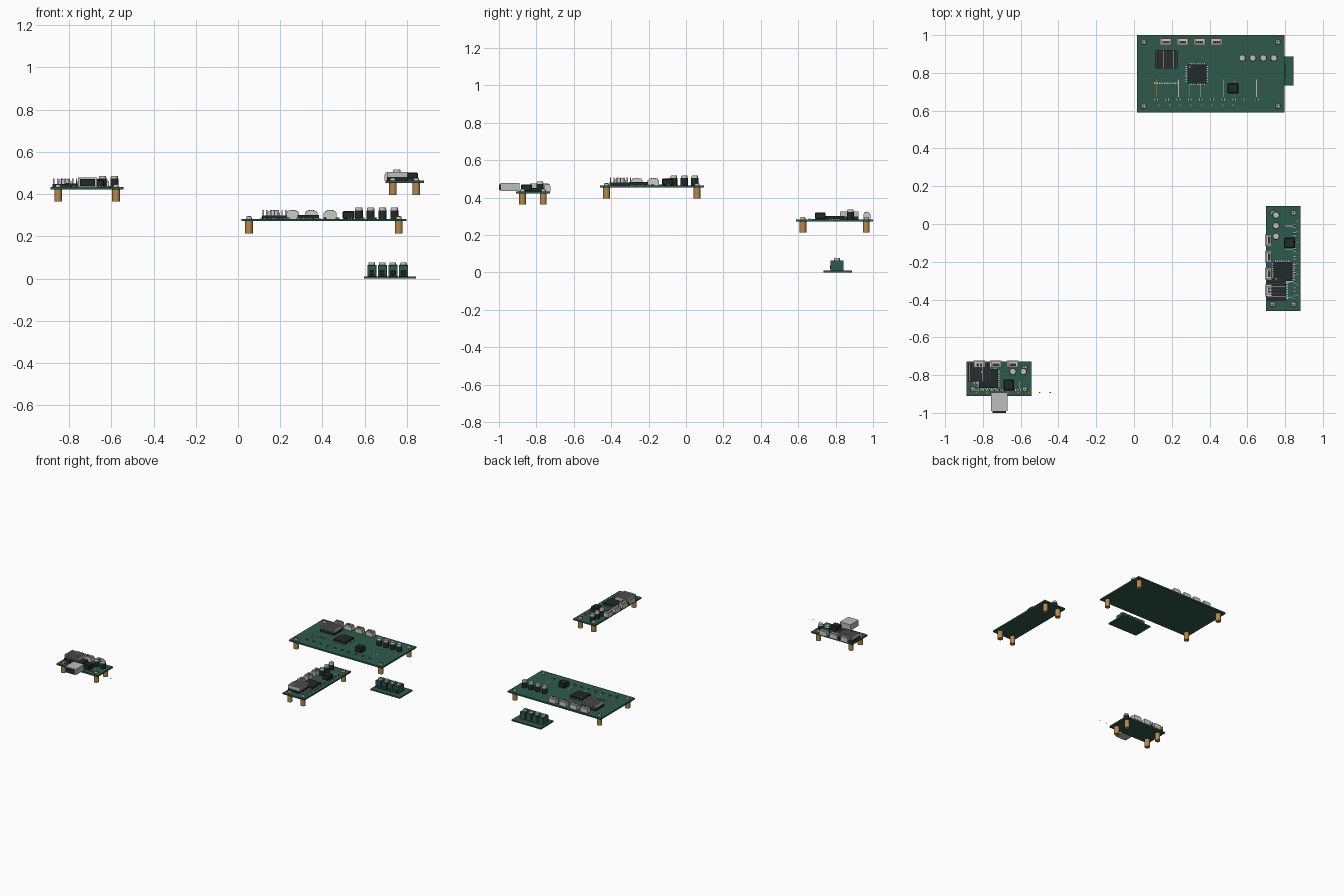
import bpy, bmesh
from math import radians
from mathutils import Matrix, Vector

old = bpy.data.objects.get("Cube")
if old:
    bpy.data.objects.remove(old, do_unlink=True)


def make_mat(name, rgb):
    m = bpy.data.materials.new(name)
    m.use_nodes = True
    m.diffuse_color = (*rgb, 1)
    m.node_tree.nodes["Principled BSDF"].inputs["Base Color"].default_value = (*rgb, 1)
    return m


GREEN = make_mat("board green", (0.026, 0.105, 0.07))
BLACK = make_mat("black plastic", (0.016, 0.021, 0.022))
SILVER = make_mat("silver metal", (0.5, 0.52, 0.5))
WHITE = make_mat("pale connector", (0.6, 0.6, 0.57))
BRASS = make_mat("brass", (0.5, 0.24, 0.06))
COPPER = make_mat("copper", (0.55, 0.22, 0.04))


class Part:
    """Collects primitives into one named mesh object."""

    def __init__(self, name, matrix=Matrix()):
        self.name, self.matrix = name, matrix
        self.bm, self.mats = bmesh.new(), []

    def paint(self, verts, mat):
        if mat not in self.mats:
            self.mats.append(mat)
        for f in {f for v in verts for f in v.link_faces}:
            f.material_index = self.mats.index(mat)

    def box(self, x, y, z, sx, sy, sz, mat):
        """Box centred on x, y and resting on z."""
        m = Matrix.LocRotScale(Vector((x, y, z + sz / 2)), None, Vector((sx, sy, sz)))
        self.paint(bmesh.ops.create_cube(self.bm, size=1, matrix=m)["verts"], mat)

    def cyl(self, x, y, z, r, h, mat, top=None, sides=20):
        m = Matrix.Translation((x, y, z + h / 2))
        self.paint(bmesh.ops.create_cone(
            self.bm, cap_ends=True, segments=sides, radius1=r,
            radius2=r if top is None else top, depth=h, matrix=m)["verts"], mat)

    def finish(self, smooth=False, bevel=0):
        me = bpy.data.meshes.new(self.name)
        self.bm.to_mesh(me)
        self.bm.free()
        for m in self.mats:
            me.materials.append(m)
        ob = bpy.data.objects.new(self.name, me)
        bpy.context.collection.objects.link(ob)
        ob.matrix_world = self.matrix
        if bevel:
            b = ob.modifiers.new("bevel", "BEVEL")
            b.width, b.segments = bevel, 1
        if smooth:
            bpy.ops.object.select_all(action="DESELECT")
            ob.select_set(True)
            bpy.context.view_layer.objects.active = ob
            bpy.ops.object.shade_smooth_by_angle(angle=radians(35))
        return ob


T = 0.011  # board thickness


def circuit_board(tag, origin, turn, w, h, ic_at, caps, plugs, mount):
    """A populated board whose lower left corner sits on origin."""
    mtx = Matrix.Translation(origin) @ Matrix.Rotation(radians(turn), 4, "Z")

    def part(name):
        return Part(tag + "_" + name, mtx)

    p = part("board")
    p.box(w / 2, h / 2, 0, w, h, T, GREEN)
    p.finish()

    # standoffs with cross-head screws in the corners
    legs, screws = part("standoffs"), part("screws")
    for x in (mount, w - mount):
        for y in (mount, h - mount):
            legs.cyl(x, y, -0.058, 0.018, 0.058, BRASS, sides=16)
            screws.cyl(x, y, T, 0.014, 0.012, SILVER, top=0.012)
            screws.box(x, y, T + 0.0115, 0.016, 0.003, 0.001, BLACK)
            screws.box(x, y, T + 0.0115, 0.003, 0.016, 0.001, BLACK)
    legs.finish(smooth=True)
    screws.finish(smooth=True)

    # heat sink
    p = part("heat_sink")
    hx, hy = 0.2 * w, 0.69 * h
    p.box(hx, hy, T, 0.118, 0.098, 0.016, BLACK)
    for i in range(7):
        p.box(hx + (i - 3) * 0.0178, hy, T + 0.016, 0.006, 0.098, 0.026, SILVER)
    p.finish()

    # processor with pins on four sides
    p = part("processor")
    ix, iy = ic_at * w, h / 2
    p.box(ix, iy, T + 0.002, 0.1, 0.1, 0.016, BLACK)
    for i in range(8):
        d = (i - 3.5) * 0.0115
        for s in (-0.054, 0.054):
            p.box(ix + d, iy + s, T, 0.005, 0.01, 0.005, SILVER)
            p.box(ix + s, iy + d, T, 0.01, 0.005, 0.005, SILVER)
    p.cyl(ix - 0.037, iy + 0.037, T + 0.018, 0.004, 0.0008, SILVER, sides=12)
    p.finish()

    # inductor
    p = part("inductor")
    p.box(0.65 * w, 0.315 * h, T, 0.057, 0.057, 0.038, BLACK)
    p.finish(bevel=0.005)

    # capacitors
    p = part("capacitors")
    for i in range(caps):
        x, y = 0.712 * w + i * 0.056, 0.705 * h
        p.cyl(x, y, T, 0.019, 0.04, BLACK)
        p.cyl(x, y, T + 0.04, 0.0185, 0.013, SILVER, top=0.016)
    p.finish(smooth=True)

    # plug sockets along the back edge
    p = part("sockets")
    for i in range(plugs):
        x, y = 0.196 * w + i * 0.089, 0.92 * h
        p.box(x, y, T, 0.061, 0.037, 0.03, WHITE)
        p.box(x, y, T + 0.03, 0.05, 0.03, 0.008, WHITE)
        p.box(x, y - 0.004, T + 0.038, 0.036, 0.012, 0.001, BLACK)
        for k in (-1, 0, 1):
            p.box(x + k * 0.011, y - 0.004, T + 0.039, 0.004, 0.004, 0.002, COPPER)
    p.finish()

    # traces, chip resistors, a fine pad row and via dots
    traces, chips, vias = part("traces"), part("chip_resistors"), part("vias")
    for i in range(10):
        x = (0.13 + i * 0.0755) * w
        if i not in (1, 5, 8):
            traces.box(x, 0.315 * h, T, 0.004, 0.23 * h, 0.001,
                       COPPER if i in (0, 3, 7) else SILVER)
        chips.box(x, 0.172 * h, T, 0.009, 0.01, 0.006, BLACK)
        for s in (-0.007, 0.007):
            chips.box(x + s, 0.172 * h, T, 0.005, 0.01, 0.006, SILVER)
        chips.box(0.12 * w + i * 0.0135, 0.38 * h, T, 0.008, 0.006, 0.004, SILVER)
    for i in range(8):
        vias.cyl(0.15 * w + i * 0.056, 0.097 * h, T, 0.004, 0.001, COPPER, sides=10)
    traces.finish()
    chips.finish()
    vias.finish()


circuit_board("main", (0.016, 0.589, 0.272), 0, 0.782, 0.411, 0.405, 4, 4, 0.036)
circuit_board("side", (0.881, -0.461, 0.453), 90, 0.556, 0.183, 0.375, 3, 4, 0.036)
circuit_board("port", (-0.888, -0.91, 0.422), 0, 0.346, 0.183, 0.34, 2, 3, 0.036)

# data port overhanging the front edge of the small board
p = Part("data_port")
p.box(-0.713, -0.941, 0.434, 0.088, 0.1, 0.044, SILVER)
p.box(-0.713, -0.9945, 0.439, 0.07, 0.011, 0.032, BLACK)
p.box(-0.713, -0.9995, 0.454, 0.05, 0.001, 0.007, SILVER)
p.finish()

# terminal strip under the main board
p = Part("terminal_board")
p.box(0.721, 0.811, 0, 0.246, 0.153, 0.01, GREEN)
p.finish()
blocks, caps = Part("terminal_blocks"), Part("terminal_screws")
for i in range(4):
    x = 0.634 + i * 0.05
    blocks.box(x, 0.807, 0.01, 0.043, 0.07, 0.054, GREEN)
    blocks.box(x, 0.7715, 0.018, 0.022, 0.002, 0.02, BLACK)
    caps.cyl(x, 0.807, 0.064, 0.016, 0.012, SILVER, top=0.015)
    caps.box(x, 0.807, 0.0755, 0.024, 0.004, 0.001, BLACK)
blocks.finish(bevel=0.003)
caps.finish(smooth=True)
